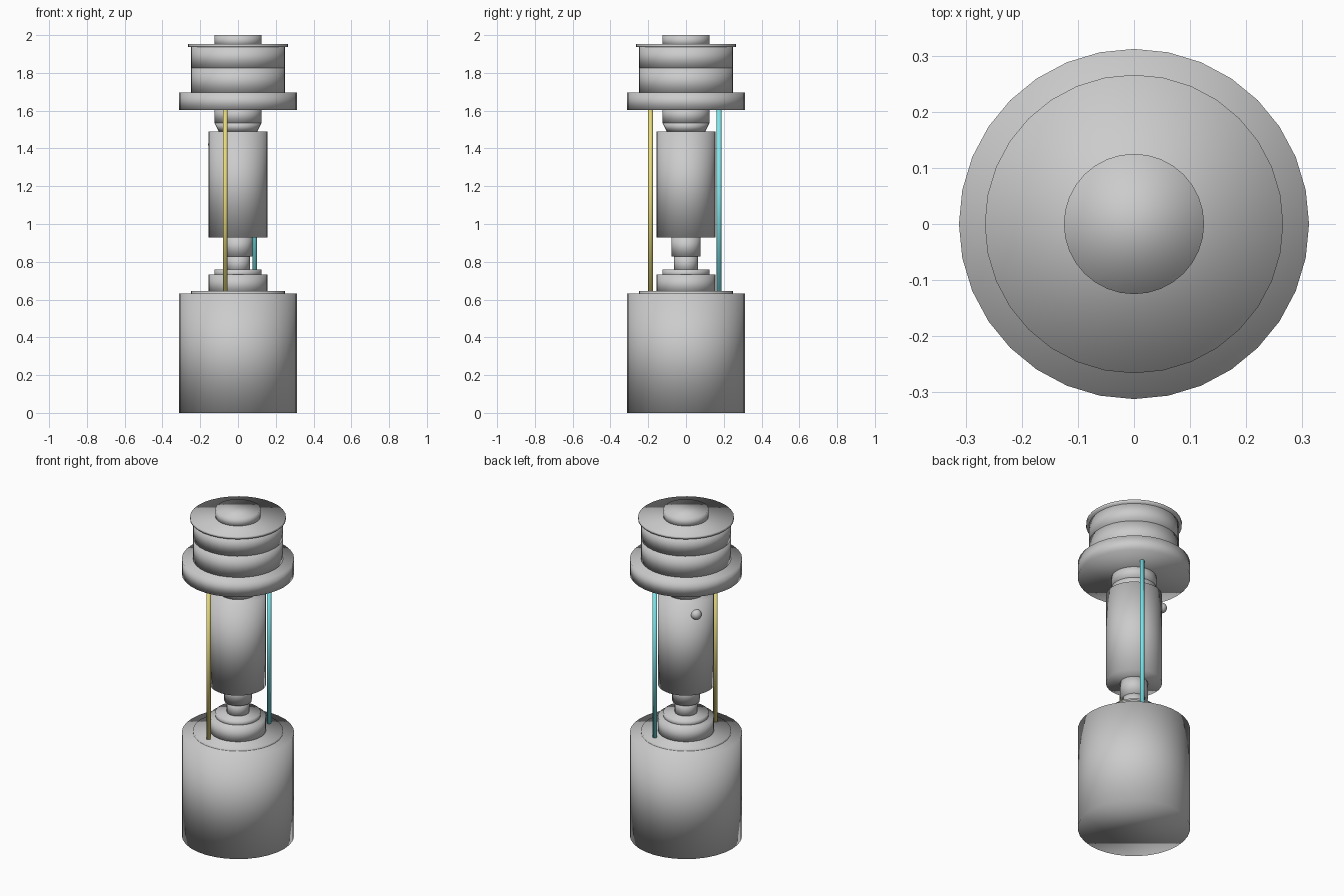
import bpy
import math

if "Cube" in bpy.data.objects:
    bpy.data.objects.remove(bpy.data.objects["Cube"])


def material(name, rgb):
    m = bpy.data.materials.new(name)
    m.diffuse_color = (*rgb, 1)
    m.use_nodes = True
    m.node_tree.nodes["Principled BSDF"].inputs["Base Color"].default_value = m.diffuse_color
    return m


def turned(name, r, z0, z1, x=0, y=0, r_top=None, sides=32, mat=None):
    """Upright cylinder or cone from z0 to z1, smooth shaded."""
    bpy.ops.mesh.primitive_cone_add(
        vertices=sides, radius1=r, radius2=r if r_top is None else r_top,
        depth=z1 - z0, location=(x, y, (z0 + z1) / 2))
    ob = bpy.context.object
    ob.name = name
    bpy.ops.object.shade_smooth()
    if mat:
        ob.data.materials.append(mat)
    return ob


# Stack of turned parts: name, radius, bottom, top
for name, r, z0, z1 in [
    ("base", 0.312, 0.0, 0.632),
    ("base_plate", 0.25, 0.615, 0.645),
    ("collar", 0.156, 0.63, 0.733),
    ("collar_cap", 0.125, 0.72, 0.759),
    ("lower_neck", 0.0625, 0.74, 0.84),
    ("socket", 0.077, 0.828, 0.94),
    ("body", 0.156, 0.928, 1.49),
    ("upper_neck", 0.125, 1.535, 1.62),
    ("flange", 0.312, 1.603, 1.695),
    ("lower_drum", 0.25, 1.69, 1.825),
    ("upper_drum", 0.25, 1.825, 1.938),
    ("lid", 0.266, 1.936, 1.952),
    ("top_knob", 0.125, 1.94, 2.0),
]:
    turned(name, r, z0, z1)

# Tapered shoulder between body and upper neck
turned("shoulder", 0.1, 1.487, 1.535, r_top=0.125)

# Coloured side rods
turned("yellow_rod", 0.0125, 0.635, 1.61, -0.068, -0.188,
       mat=material("yellow", (0.8, 0.7, 0.2)))
turned("cyan_rod", 0.0125, 0.635, 1.61, 0.088, 0.175,
       mat=material("cyan", (0.2, 0.8, 0.85)))

# Small button on the back left of the body
bpy.ops.mesh.primitive_uv_sphere_add(segments=32, ring_count=16, radius=0.03,
                                     location=(-0.128, 0.085, 1.42))
bpy.context.object.name = "button"
bpy.ops.object.shade_smooth()
